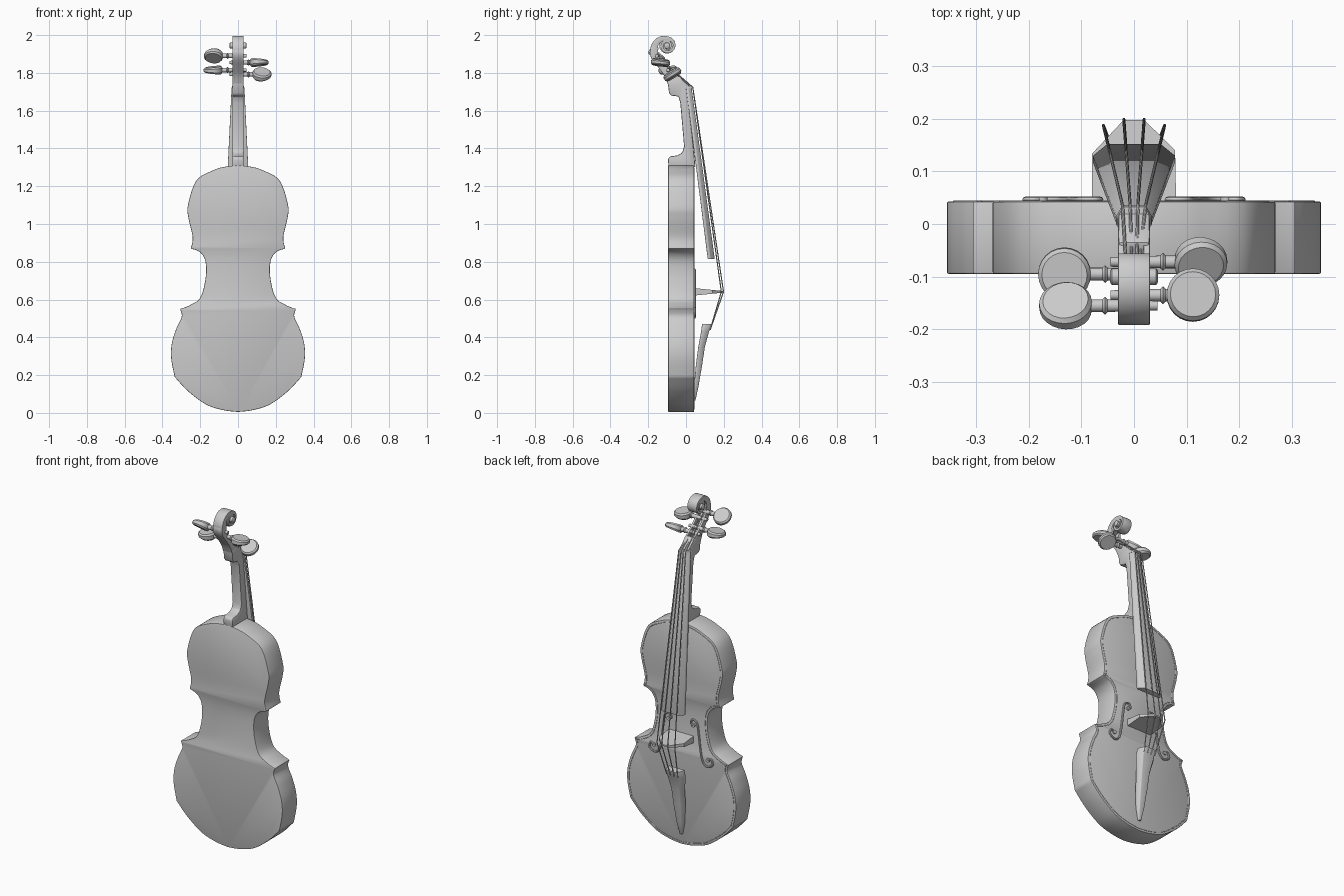
import bpy, bmesh, math
from mathutils import Vector, Matrix

cube = bpy.data.objects.get("Cube")
if cube:
    bpy.data.objects.remove(cube, do_unlink=True)

grey = bpy.data.materials.new("plain grey")
grey.use_nodes = True
grey.diffuse_color = (0.6, 0.6, 0.6, 1)
grey.node_tree.nodes["Principled BSDF"].inputs["Base Color"].default_value = (0.6, 0.6, 0.6, 1)


def loft(name, rings, bevel=0):
    """Join rings of 3D points with quads and cap both ends."""
    bm = bmesh.new()
    loops = [[bm.verts.new(p) for p in ring] for ring in rings]
    n = len(loops[0])
    for a, b in zip(loops, loops[1:]):
        for i in range(n):
            j = (i + 1) % n
            bm.faces.new((a[i], a[j], b[j], b[i]))
    bm.faces.new(loops[0])
    bm.faces.new(loops[-1])
    bmesh.ops.recalc_face_normals(bm, faces=bm.faces)
    mesh = bpy.data.meshes.new(name)
    bm.to_mesh(mesh)
    bm.free()
    ob = bpy.data.objects.new(name, mesh)
    bpy.context.collection.objects.link(ob)
    mesh.materials.append(grey)
    if bevel:
        mod = ob.modifiers.new("soft edges", "BEVEL")
        mod.width = bevel
        mod.segments = 2
        mod.limit_method = "ANGLE"
        mod.angle_limit = math.radians(40)
    return ob


def tube(name, pts, radius, closed=False):
    """Round wire through the given points."""
    cu = bpy.data.curves.new(name, "CURVE")
    cu.dimensions = "3D"
    cu.bevel_depth = radius
    cu.bevel_resolution = 2
    cu.use_fill_caps = True
    sp = cu.splines.new("POLY")
    sp.points.add(len(pts) - 1)
    for point, co in zip(sp.points, pts):
        point.co = (*co, 1)
    sp.use_cyclic_u = closed
    ob = bpy.data.objects.new(name, cu)
    bpy.context.collection.objects.link(ob)
    cu.materials.append(grey)
    return ob


def smooth(pts, steps=6):
    """Catmull-Rom curve through 2D points."""
    p = [Vector(q) for q in pts]
    p = [p[0]] + p + [p[-1]]
    out = []
    for a, b, c, d in zip(p, p[1:], p[2:], p[3:]):
        for k in range(steps):
            t = k / steps
            out.append(0.5 * (2 * b + (c - a) * t + (2 * a - 5 * b + 4 * c - d) * t * t
                              + (3 * b - a - 3 * c + d) * t ** 3))
    return out + [p[-1]]


def circle(radius, n=24):
    return [(radius * math.cos(math.tau * i / n), radius * math.sin(math.tau * i / n))
            for i in range(n)]


def lathe_x(name, profile, y, z):
    """Turned part along x from (x, radius) pairs."""
    return loft(name, [[(x, y + a, z + b) for a, b in circle(r, 16)] for x, r in profile])


# Body: half outline in four bouts, then mirrored
bouts = [
    [(0, .005), (.08, .015), (.17, .045), (.265, .115), (.335, .19)],
    [(.335, .19), (.354, .29), (.35, .37), (.325, .45), (.298, .51), (.307, .55)],
    [(.307, .55), (.255, .57), (.2, .61), (.172, .71), (.172, .8), (.2, .85), (.25, .87)],
    [(.25, .87), (.24, .93), (.262, 1.03), (.265, 1.1), (.22, 1.23), (.13, 1.285),
     (.06, 1.305), (0, 1.31)],
]
half = []
for bout in bouts:
    half += smooth(bout)[:-1]
half.append(Vector((0, 1.31)))
outline = half + [Vector((-p.x, p.y)) for p in half[-2:0:-1]]
loft("body", [[(p.x, y, p.y) for p in outline] for y in (-.095, .043)], .004)

# Inlaid edge line on the soundboard
inset = []
for i, p in enumerate(outline):
    d = (outline[(i + 1) % len(outline)] - outline[i - 1]).normalized()
    inset.append((p.x - d.y * .014, .043, p.y + d.x * .014))
tube("edge_line", inset, .002, True)

# Sound holes
hole = smooth([(.08, .725), (.064, .735), (.075, .757), (.103, .745), (.115, .68), (.125, .6),
               (.14, .53), (.17, .505), (.205, .525), (.195, .555), (.175, .545)])
for side, s in (("left", 1), ("right", -1)):
    tube("sound_hole_" + side, [(s * p.x, .046, p.y) for p in hole], .006)
    for end in (hole[0], hole[-1]):
        loft("sound_hole_eye_" + side, [[(s * end.x + a, y, end.y + b) for a, b in circle(.011, 12)]
                                        for y in (.04, .051)])

# Neck with heel and nut end
neck = [(.05, 1.3), (-.093, 1.3), (-.095, 1.345), (-.085, 1.358), (-.045, 1.363), (-.02, 1.378),
        (-.01, 1.41), (-.03, 1.64), (-.04, 1.675), (-.08, 1.68), (-.09, 1.695), (-.095, 1.735),
        (-.1, 1.755), (-.035, 1.785), (-.01, 1.755), (.025, 1.725), (.01, 1.7)]
loft("neck", [[(x, y, z) for y, z in neck] for x in (-.03, .03)], .006)


def arched(w, back, front, z):
    """Cross-section with a flat back and a faceted front."""
    mid = back + (front - back) * .4
    return [(-w, back, z), (w, back, z), (w, mid, z), (w * .65, front, z),
            (-w * .65, front, z), (-w, mid, z)]


loft("fingerboard", [arched(.078, .115, .152, .815), arched(.034, .0, .03, 1.72)], .002)
loft("nut", [arched(.034, .0, .036, 1.718), arched(.032, -.005, .032, 1.73)])
loft("tailpiece", [arched(*s) for s in (
    (.01, .04, .05, .065), (.024, .042, .066, .14), (.034, .052, .085, .25),
    (.04, .065, .1, .35), (.055, .08, .122, .43), (.05, .085, .14, .47))], .002)

# Bridge, thick at the foot and thin at the crown
crown = [(-.08, .04), (.08, .04), (.078, .14), (.02, .197), (-.02, .197), (-.08, .133)]
loft("bridge", [[(x, y, .641 + s * (.02 - (y - .04) * .1)) for x, y in crown] for s in (-1, 1)])

# Pegbox: two cheeks and a floor
back = smooth([(-.09, 1.725), (-.115, 1.785), (-.148, 1.83), (-.182, 1.875), (-.192, 1.91),
               (-.18, 1.945)], 4)
front = smooth([(-.01, 1.755), (-.055, 1.795), (-.1, 1.83), (-.135, 1.87), (-.148, 1.905),
                (-.145, 1.935)], 4)


def rail(name, a, b, x0, x1):
    return loft(name, [[(x0, *p), (x1, *p), (x1, *q), (x0, *q)] for p, q in zip(a, b)], .002)


rail("pegbox_left_cheek", back, front, .018, .03)
rail("pegbox_right_cheek", back, front, -.03, -.018)
rail("pegbox_floor", back, [p.lerp(q, .35) for p, q in zip(back, front)], -.02, .02)

# Scroll: tapering spiral band around a thinner core
outer, inner = [], []
centre = Vector((-.1, 1.944))
for i in range(61):
    t = i / 60
    ang = math.radians(195 - 690 * t)
    r = .055 - .038 * t + .038 * max(0, 1 - t * 6) ** 1.5
    d = Vector((math.cos(ang), math.sin(ang)))
    outer.append(centre + d * r)
    inner.append(centre + d * max(.004, r - (.014 + .026 * max(0, 1 - t * 4))))
rail("scroll", outer, inner, -.03, .03)
lathe_x("scroll_core", [(-.021, .042), (.021, .042)], *centre)
lathe_x("scroll_eye", [(-.046, .01), (-.042, .016), (.042, .016), (.046, .01)], *centre)

# Tuning pegs: side, head offset, y, z, tilt
pegs = [(-1, .13, -.155, 1.89, -38), (1, .112, -.135, 1.855, -6),
        (-1, .132, -.095, 1.815, 6), (1, .127, -.072, 1.792, 32)]
for k, (s, off, y, z, tilt) in enumerate(pegs, 1):
    lathe_x(f"peg_shaft_{k}", [(-s * .045, .009), (s * .05, .012), (s * .055, .017),
                               (s * .06, .012), (s * off, .012)], y, z)
    spin = Matrix.Rotation(math.radians(tilt), 3, "X")
    rings = []
    for r, h in ((.043, -.017), (.05, -.009), (.05, .009), (.043, .017)):
        rings.append([spin @ Vector((s * a, b, h * (1 - 6 * a))) + Vector((s * off, y, z))
                      for a, b in circle(r)])
    loft(f"peg_head_{k}", rings)

# Strings: peg, nut, bridge, tailpiece
for k, peg in enumerate((pegs[0], pegs[2], pegs[1], pegs[3])):
    u = (k - 1.5) / 1.5
    top = .2 - .013 * abs(u) ** 2
    tube(f"string_{k + 1}", [(u * .01, peg[2], peg[3]), (u * .022, .036, 1.724),
                             (u * .058, top, .641), (u * .036, .128, .44)], .003)

# Wires to meshes, then smooth shading with sharp edges kept
bpy.ops.object.select_all(action="DESELECT")
for ob in bpy.context.collection.objects:
    if ob.type in {"MESH", "CURVE"} and grey.name in ob.data.materials:
        ob.select_set(True)
        bpy.context.view_layer.objects.active = ob
bpy.ops.object.convert(target="MESH")
bpy.ops.object.shade_smooth_by_angle(angle=math.radians(35))
